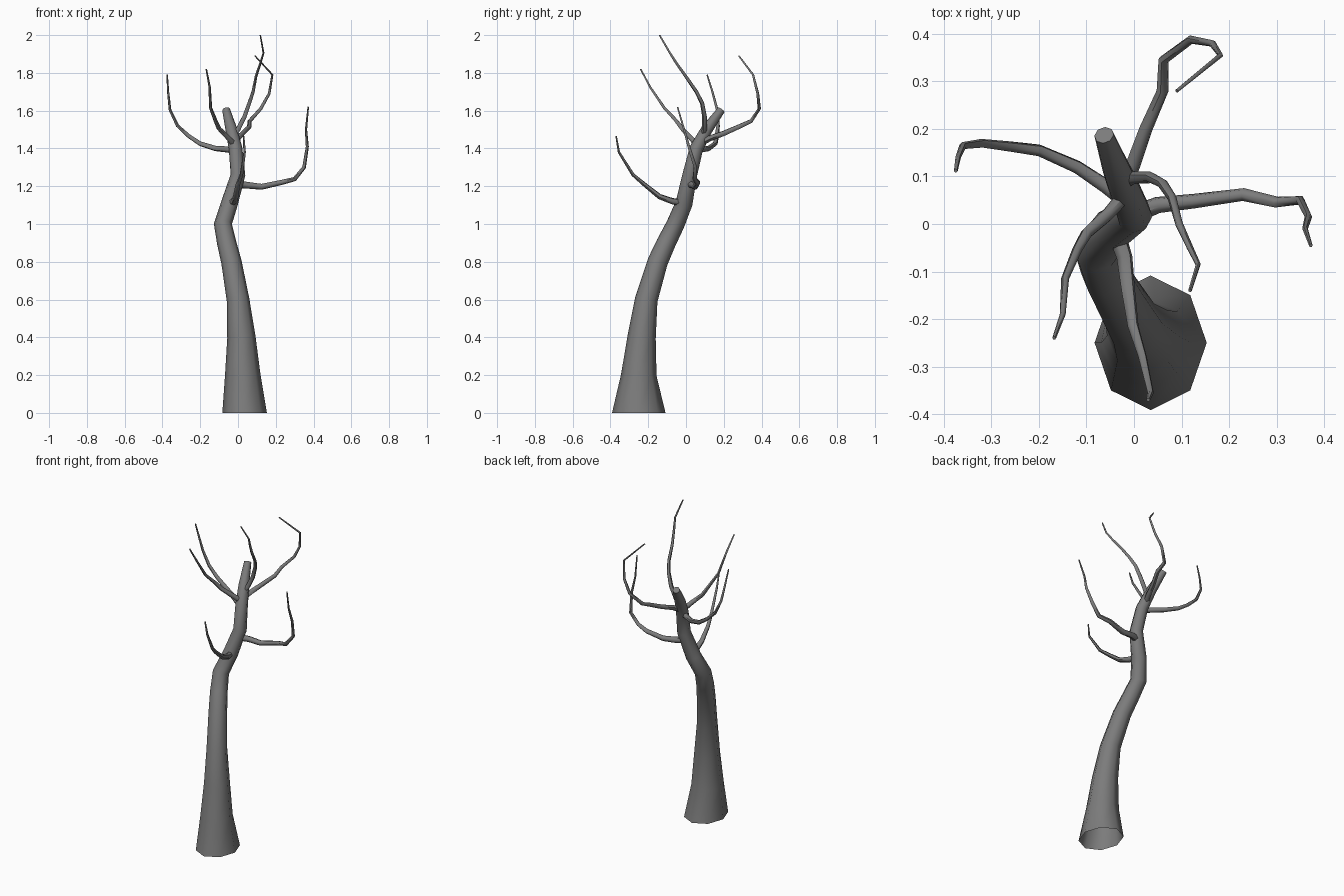
import bpy, bmesh, math
from mathutils import Vector

if "Cube" in bpy.data.objects:
    bpy.data.objects.remove(bpy.data.objects["Cube"], do_unlink=True)

bark = bpy.data.materials.new("grey_bark")
bark.use_nodes = True
colour = (0.2, 0.2, 0.2, 1)
bark.diffuse_color = colour
bark.node_tree.nodes["Principled BSDF"].inputs["Base Color"].default_value = colour


def sweep(name, path, radii, sides, stretch=1.0, flat_start=False):
    """Tapered tube along a path, open at the start and capped at the tip."""
    pts = [Vector(p) for p in path]
    last = len(pts) - 1
    bm = bmesh.new()
    rings = []
    side = Vector((1, 0, 0)) if flat_start else None
    for i, p in enumerate(pts):
        ahead = (pts[min(i + 1, last)] - p).normalized()
        behind = (p - pts[max(i - 1, 0)]).normalized()
        axis = (ahead + behind).normalized()
        if flat_start and i == 0:
            axis = Vector((0, 0, 1))
        if side is None:
            side = axis.orthogonal()
        side = (side - axis * side.dot(axis)).normalized()
        other = axis.cross(side)
        oval = stretch if i == 0 else 1.0
        ring = []
        for k in range(sides):
            a = math.tau * k / sides
            ring.append(bm.verts.new(p + radii[i] * (side * math.cos(a) + other * math.sin(a) * oval)))
        rings.append(ring)
    for low, high in zip(rings, rings[1:]):
        for k in range(sides):
            n = (k + 1) % sides
            bm.faces.new((low[k], low[n], high[n], high[k]))
    bm.faces.new(rings[-1])
    mesh = bpy.data.meshes.new(name)
    bm.to_mesh(mesh)
    bm.free()
    mesh.materials.append(bark)
    obj = bpy.data.objects.new(name, mesh)
    bpy.context.collection.objects.link(obj)
    bpy.ops.object.select_all(action="DESELECT")
    obj.select_set(True)
    bpy.context.view_layer.objects.active = obj
    bpy.ops.object.shade_smooth_by_angle(angle=math.radians(60))
    return obj


def branch(name, path, thick=0.018, thin=0.004):
    n = len(path) - 1
    sweep(name, path, [thick + (thin - thick) * i / n for i in range(n + 1)], 6)


# Trunk: flared foot, leaning and kinked stem, cut-off top
trunk_path = [(.035, -.25, 0), (.025, -.25, .2), (.018, -.235, .4), (0, -.21, .6),
              (-.035, -.15, .8), (-.06, -.105, .9), (-.08, -.055, 1), (-.045, -.01, 1.11),
              (0, .02, 1.26), (-.013, .055, 1.4), (-.035, .11, 1.5), (-.063, .187, 1.605)]
trunk_radii = [.118, .094, .075, .06, .054, .051, .048, .045, .039, .036, .031, .021]
sweep("trunk", trunk_path, trunk_radii, 8, stretch=1.2, flat_start=True)

# Branches
branch("right_branch", [(-.02, .05, 1.39), (-.06, .08, 1.395), (-.12, .12, 1.4),
                        (-.2, .155, 1.425), (-.26, .163, 1.465), (-.32, .17, 1.52),
                        (-.36, .165, 1.605), (-.37, .14, 1.7), (-.375, .112, 1.79)])
branch("front_right_branch", [(-.02, .06, 1.42), (-.055, .02, 1.46), (-.1, -.02, 1.505),
                              (-.12, -.055, 1.55), (-.145, -.115, 1.615),
                              (-.15, -.19, 1.725), (-.168, -.24, 1.82)], .017)
branch("tall_branch", [(-.03, .085, 1.46), (0, .098, 1.5), (.035, .098, 1.57),
                       (.06, .085, 1.64), (.08, .055, 1.7), (.095, 0, 1.78),
                       (.118, -.05, 1.85), (.135, -.085, 1.905), (.118, -.14, 2)], .015)
branch("back_branch", [(-.02, .08, 1.43), (0, .13, 1.455), (.025, .2, 1.48),
                       (.06, .28, 1.515), (.062, .345, 1.545), (.12, .388, 1.61),
                       (.165, .38, 1.69), (.182, .355, 1.79), (.09, .28, 1.89)])
branch("left_branch", [(0, .02, 1.21), (.05, .04, 1.205), (.125, .048, 1.197),
                       (.23, .062, 1.22), (.3, .046, 1.238), (.35, .05, 1.3),
                       (.367, .015, 1.41), (.36, -.01, 1.5), (.372, -.045, 1.62)], .02)
branch("front_branch", [(-.04, -.01, 1.115), (-.02, -.07, 1.12), (-.012, -.14, 1.145),
                        (-.002, -.215, 1.205), (.018, -.28, 1.26), (.035, -.355, 1.38),
                        (.03, -.37, 1.465)], .02)
